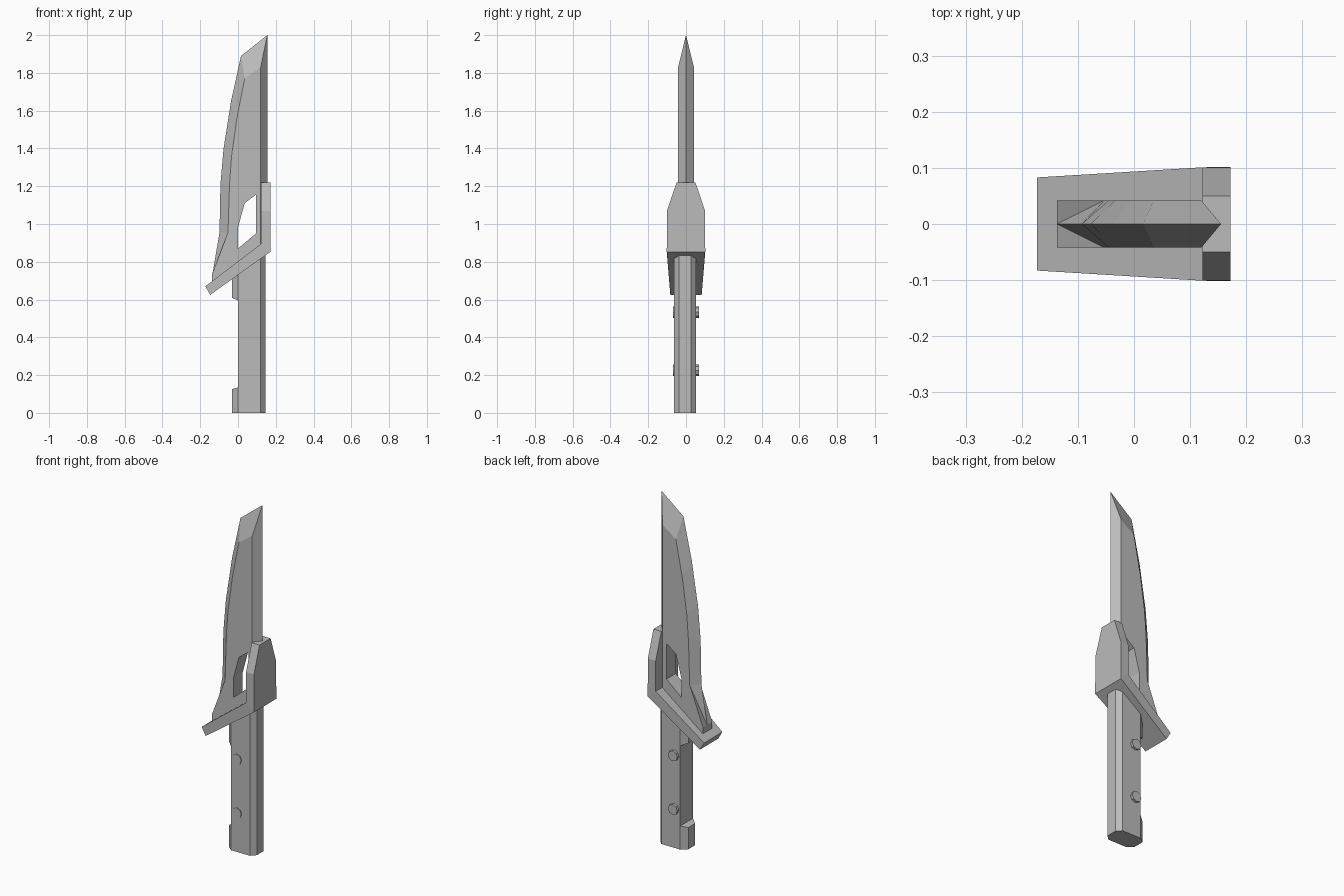
import bpy, bmesh, math

old = bpy.data.objects.get("Cube")
if old:
    bpy.data.objects.remove(old, do_unlink=True)

steel = bpy.data.materials.new("grey_steel")
steel.use_nodes = True
GREY = (0.5, 0.5, 0.5, 1)
steel.diffuse_color = GREY
steel.node_tree.nodes["Principled BSDF"].inputs["Base Color"].default_value = GREY


def solid(name, pts, sides, rim, y=0):
    """Symmetric solid: pts are (x, z, half width); sides are mirrored, rim joins them."""
    bm = bmesh.new()
    front = [bm.verts.new((px, y - w, pz)) for px, pz, w in pts]
    back = [v if p[2] == 0 else bm.verts.new((p[0], y + p[2], p[1]))
            for v, p in zip(front, pts)]
    for f in sides:
        bm.faces.new([front[i] for i in f])
        bm.faces.new([back[i] for i in reversed(f)])
    for a, b in zip(rim, rim[1:] + rim[:1]):
        loop = list(dict.fromkeys([front[a], back[a], back[b], front[b]]))
        if len(loop) > 2:
            bm.faces.new(loop)
    bmesh.ops.recalc_face_normals(bm, faces=bm.faces)
    mesh = bpy.data.meshes.new(name)
    bm.to_mesh(mesh)
    bm.free()
    ob = bpy.data.objects.new(name, mesh)
    bpy.context.collection.objects.link(ob)
    mesh.materials.append(steel)
    return ob


# Blade: sharp ridge outline, then the flat cheek outline inside it
T = 0.042
ridge = [(-.137, .725), (-.098, .955), (-.093, 1.21), (-.077, 1.395), (-.037, 1.65),
         (.016, 1.89), (.155, 2), (.155, .9)]
cheek = [(-.137, .735), (-.053, .955), (-.045, 1.21), (-.034, 1.36), (-.006, 1.56),
         (.035, 1.77), (.12, 1.83), (.12, .88)]
n = len(ridge)
pts = [(x, z, 0) for x, z in ridge] + [(x, z, T) for x, z in cheek] + [(-.137, .685, T)]
bevels = [(i, i + 1, n + i + 1, n + i) for i in range(1, n - 1)]
heel = [(0, 1, n + 1), (0, n + 1, n)]
flat = [tuple(range(n, 2 * n + 1))]
blade = solid("blade", pts, bevels + heel + flat, list(range(n)) + [2 * n - 1, 2 * n, n])

# Window through the blade
window = [(0, .87), (.095, .95), (.095, 1.155), (.035, 1.11), (0, .98)]
ids = list(range(len(window)))
cutter = solid("window_cutter", [(x, z, .1) for x, z in window], [ids], ids)
cutter.hide_render = True
cut = blade.modifiers.new("window", "BOOLEAN")
cut.operation = "DIFFERENCE"
cut.solver = "EXACT"
cut.object = cutter
bpy.context.view_layer.objects.active = blade
bpy.ops.object.modifier_apply(modifier=cut.name)
bpy.data.objects.remove(cutter, do_unlink=True)

# Guard: slanted foot with an upright plate behind the blade
solid("guard", [(-.173, .67, .083), (-.147, .625, .083), (.172, .853, .102),
                (.172, 1.07, .101), (.172, 1.22, .05), (.122, 1.22, .05),
                (.122, 1.07, .101), (.122, .895, .101)],
      [(0, 1, 2, 7), (7, 2, 3, 6), (6, 3, 4, 5)], list(range(8)))

# Handle: bevelled grip with two blocks leaving a finger recess
HY, W, N = -.005, .058, .031
solid("grip", [(0, 0, W), (.12, 0, W), (.145, 0, N), (.145, .86, N), (.12, .84, W),
               (0, .76, W)], [(0, 1, 4, 5), (1, 2, 3, 4)], list(range(6)), HY)
for name, z0, z1, z2, z3 in (("pommel_block", 0, 0, .135, .125),
                             ("finger_stop", .61, .595, .76, .735)):
    solid(name, [(-.033, z0, N), (0, z1, W), (0, z2, W), (-.033, z3, N)],
          [(0, 1, 2, 3)], list(range(4)), HY)

# Rivets through the grip
for name, z in (("lower_rivet", .225), ("upper_rivet", .533)):
    ring = [(.038 + .03 * math.cos(a), z + .03 * math.sin(a), .068)
            for a in (math.tau * k / 8 for k in range(8))]
    solid(name, ring, [tuple(range(8))], list(range(8)))
